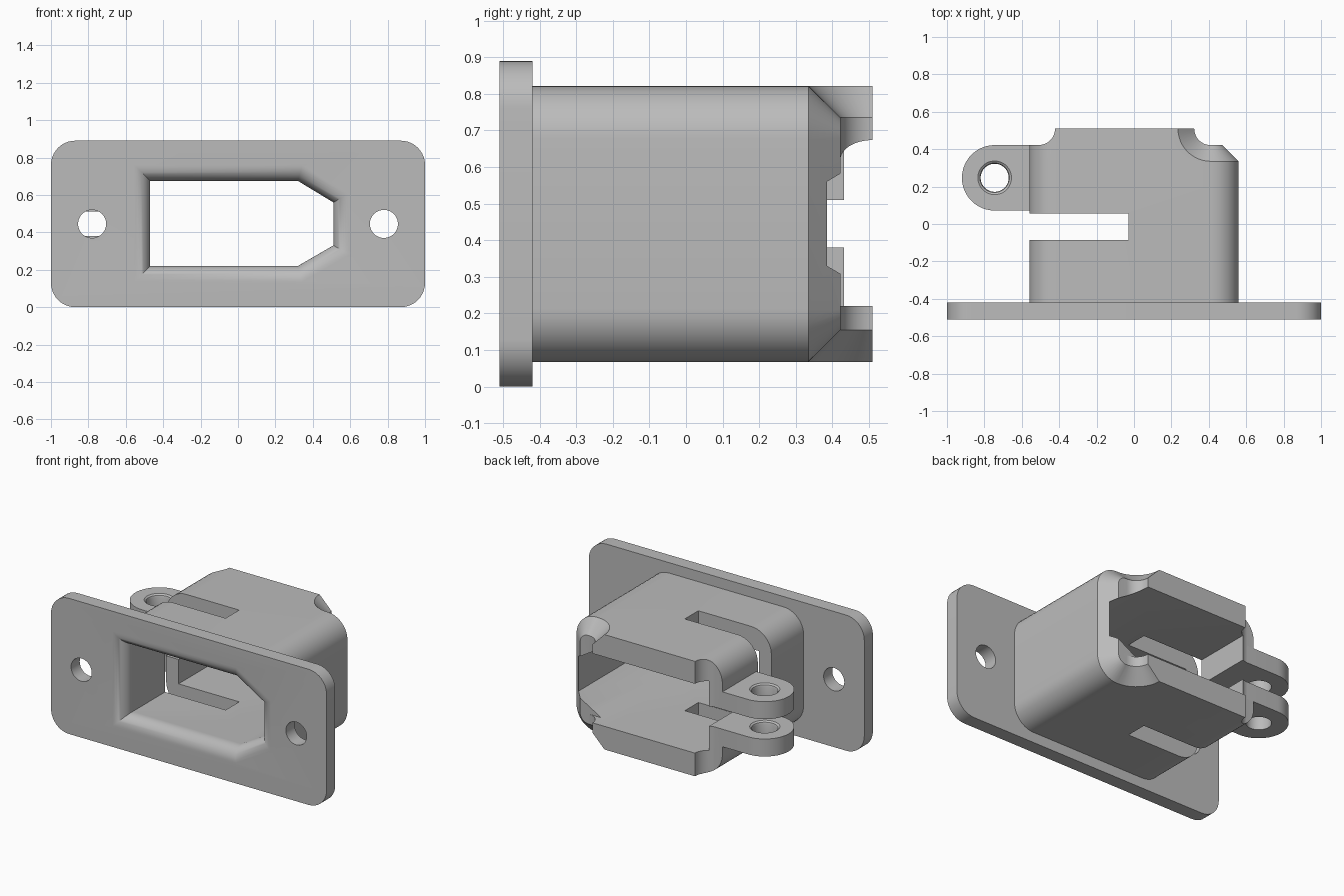
import bpy, bmesh, math
from mathutils import Vector

cube = bpy.data.objects.get("Cube")
if cube:
    bpy.data.objects.remove(cube, do_unlink=True)

grey = bpy.data.materials.new("light_grey")
grey.use_nodes = True
grey.diffuse_color = (0.5, 0.5, 0.5, 1)
grey.node_tree.nodes["Principled BSDF"].inputs["Base Color"].default_value = grey.diffuse_color
MID = 0.445  # height of the horizontal symmetry plane


def loft(name, rings):
    """Closed solid through a list of equal-length point rings."""
    bm = bmesh.new()
    loops = [[bm.verts.new(p) for p in ring] for ring in rings]
    n = len(loops[0])
    for a, b in zip(loops, loops[1:]):
        for i in range(n):
            bm.faces.new((a[i], a[(i + 1) % n], b[(i + 1) % n], b[i]))
    bm.faces.new(loops[0])
    bm.faces.new(loops[-1])
    bmesh.ops.recalc_face_normals(bm, faces=bm.faces)
    mesh = bpy.data.meshes.new(name)
    bm.to_mesh(mesh)
    bm.free()
    mesh.materials.append(grey)
    obj = bpy.data.objects.new(name, mesh)
    bpy.context.collection.objects.link(obj)
    return obj


def box(name, x0, x1, y0, y1, z0, z1):
    ring = [(x0, y0), (x1, y0), (x1, y1), (x0, y1)]
    return loft(name, [[(x, y, z) for x, y in ring] for z in (z0, z1)])


def lathe(name, cx, cy, profile, axis="z", n=48):
    """Stack of circles; profile holds (radius, position along axis)."""
    rings = []
    for r, h in profile:
        pts = [(cx + r * math.cos(math.tau * i / n), cy + r * math.sin(math.tau * i / n))
               for i in range(n)]
        rings.append([(u, v, h) if axis == "z" else (u, h, v) for u, v in pts])
    return loft(name, rings)


def rounded(y, x0, x1, z0, z1, r, square_right=False, n=10):
    """Rounded rectangle in the xz plane, optionally square on the right."""
    pts = []
    for k, (sx, sz) in enumerate([(x1 - r, z1 - r), (x0 + r, z1 - r),
                                  (x0 + r, z0 + r), (x1 - r, z0 + r)]):
        if square_right and k in (0, 3):
            pts.append((x1, y, z1 if k == 0 else z0))
            continue
        for i in range(n + 1):
            a = math.pi / 2 * (k + i / n)
            pts.append((sx + r * math.cos(a), y, sz + r * math.sin(a)))
    return pts


def offset(poly, d):
    """Mitred outward offset of a counter-clockwise polygon."""
    out = []
    for i, p in enumerate(poly):
        p = Vector(p)
        e1 = (p - Vector(poly[i - 1])).normalized()
        e2 = (Vector(poly[(i + 1) % len(poly)]) - p).normalized()
        n1, n2 = Vector((e1.y, -e1.x)), Vector((e2.y, -e2.x))
        out.append(p + (n1 + n2) * d / (1 + n1.dot(n2)))
    return out


def combine(obj, tool, op="DIFFERENCE", keep=False):
    mod = obj.modifiers.new("cut", "BOOLEAN")
    mod.operation, mod.object, mod.solver = op, tool, "EXACT"
    bpy.context.view_layer.objects.active = obj
    bpy.ops.object.modifier_apply(modifier=mod.name)
    if not keep:
        bpy.data.objects.remove(tool, do_unlink=True)


# Socket opening: six-sided passage with a rounded flare at the front
opening = [(-0.47, 0.22), (0.32, 0.22), (0.51, 0.33),
           (0.51, 0.56), (0.32, 0.675), (-0.47, 0.675)]
flare = 0.085
steps = [(-0.6, flare)]
for i in range(11):
    t = math.pi / 2 * i / 10
    steps.append((-0.51 + flare * (1 - math.cos(t)), flare * (1 - math.sin(t))))
steps.append((0.7, 0))
passage = loft("passage_cutter", [[(p.x, y, p.y) for p in offset(opening, d)] for y, d in steps])

# Face plate with two screw holes
plate = loft("face_plate", [rounded(y, -1, 1, 0, 0.89, 0.13) for y in (-0.51, -0.42)])
combine(plate, passage, keep=True)
for x in (-0.78, 0.78):
    combine(plate, lathe("screw_cutter", x, MID, [(0.075, -0.7), (0.075, -0.3)], "y"))

# Housing: rounded sleeve with a bevelled rear end, plus the longer rear lips
c = 0.087
housing = loft("housing", [rounded(y, -0.56 + d, 0.56 - d, 0.068 + d, 0.822 - d, 0.145 - d)
                           for y, d in ((-0.42, 0), (0.335, 0), (0.335 + c, c))])
lips = loft("rear_lips", [rounded(y, -0.56, 0.41, 0.068, 0.822, 0.145, True) for y in (0.2, 0.51)])
combine(housing, lips, "UNION")

# Scooped rear corners, flared on the right and plain on the left
combine(housing, lathe("flared_scoop", 0.41, 0.51, [
    (0.275, -0.032), (0.088, 0.155), (0.088, 0.735), (0.275, 0.922)]))
combine(housing, lathe("plain_scoop", -0.51, 0.51, [(0.088, -0.1), (0.088, 1)]))
combine(housing, box("corner_cutter", -0.7, -0.51, 0.422, 0.7, -0.1, 1))

# Hollow, side slot, and the clamp gap in the left wall
combine(housing, passage)
combine(housing, box("floor_corner_cutter", 0.2, 0.6, 0.422, 0.7, 0.22, 0.45))
combine(housing, box("slot_cutter", -0.7, -0.03, -0.085, 0.055, -0.1, 1))
combine(housing, box("gap_cutter", -0.7, -0.4, 0, 0.7, 0.38, 0.51))

# Two clamp ears with bolt holes
ears = []
cx, cy, r = -0.745, 0.247, 0.175
for name, z0, z1 in (("upper_ear", 0.51, 0.625), ("lower_ear", 0.265, 0.38)):
    arc = [(cx + r * math.cos(a), cy + r * math.sin(a))
           for a in (math.pi / 2 + math.pi * i / 24 for i in range(25))]
    outline = arc + [(-0.5, cy - r), (-0.5, cy + r)]
    ear = loft(name, [[(x, y, z) for x, y in outline] for z in (z0, z1)])
    hole = [(0.075, z0 - 0.05), (0.075, z1 - 0.02), (0.079, z1 - 0.008), (0.09, z1), (0.09, z1 + 0.05)]
    combine(ear, lathe("bolt_cutter", cx, cy, hole))
    ears.append(ear)

# Smooth curved faces, keep edges sharp
for obj in [plate, housing] + ears:
    bpy.ops.object.select_all(action="DESELECT")
    obj.select_set(True)
    bpy.context.view_layer.objects.active = obj
    bpy.ops.object.shade_smooth_by_angle(angle=math.radians(32))
